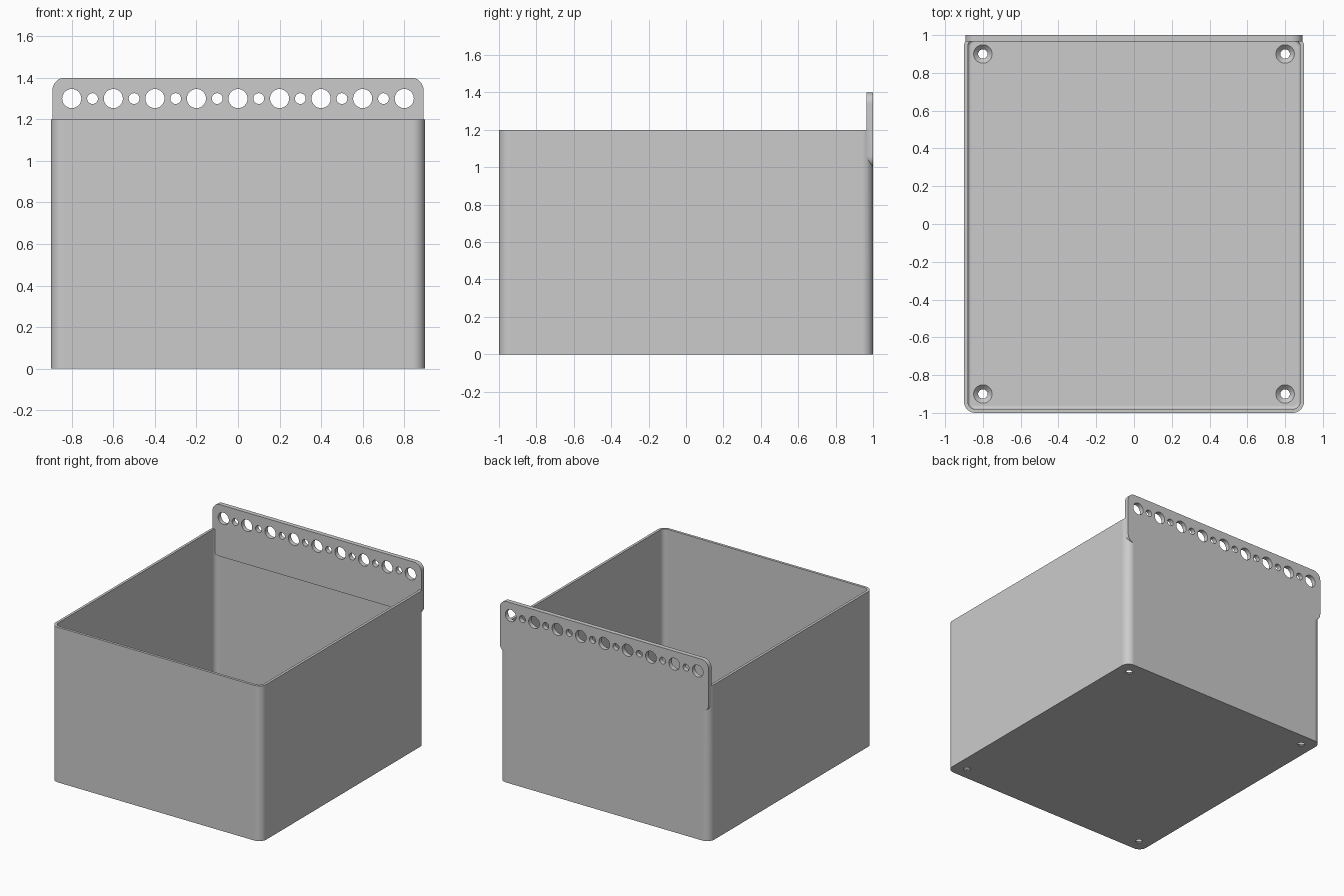
import bpy, bmesh, math
from mathutils import Matrix

old = bpy.data.objects.get("Cube")
if old:
    bpy.data.objects.remove(old, do_unlink=True)

grey = bpy.data.materials.new("plain grey")
grey.use_nodes = True
colour = (0.6, 0.6, 0.6, 1)
grey.diffuse_color = colour
grey.node_tree.nodes["Principled BSDF"].inputs["Base Color"].default_value = colour


def finish(name, bm):
    mesh = bpy.data.meshes.new(name)
    bmesh.ops.recalc_face_normals(bm, faces=bm.faces[:])
    bm.to_mesh(mesh)
    bm.free()
    mesh.materials.append(grey)
    obj = bpy.data.objects.new(name, mesh)
    bpy.context.collection.objects.link(obj)
    return obj


def rounded_box(name, low, high, axis, radius, floor_fillet=0):
    """Box whose edges along one axis are rounded, with an optional floor fillet."""
    bm = bmesh.new()
    bmesh.ops.create_cube(bm, size=1)
    for v in bm.verts:
        v.co = [low[i] if v.co[i] < 0 else high[i] for i in range(3)]
    edges = [e for e in bm.edges
             if abs((e.verts[0].co - e.verts[1].co).normalized()[axis]) > 0.9]
    bmesh.ops.bevel(bm, geom=edges, offset=radius, segments=8,
                    profile=0.5, affect='EDGES')
    if floor_fillet:
        edges = [e for e in bm.edges
                 if all(abs(v.co.z - low[2]) < 1e-5 for v in e.verts)]
        bmesh.ops.bevel(bm, geom=edges, offset=floor_fillet, segments=4,
                        profile=0.5, affect='EDGES')
    return finish(name, bm)


def add_cone(bm, matrix, r1, r2, depth):
    bmesh.ops.create_cone(bm, cap_ends=True, segments=32, radius1=r1,
                          radius2=r2, depth=depth, matrix=matrix)


def combine(target, other, operation):
    mod = target.modifiers.new(operation.lower(), 'BOOLEAN')
    mod.object, mod.operation, mod.solver = other, operation, 'EXACT'
    bpy.context.view_layer.objects.active = target
    bpy.ops.object.modifier_apply(modifier=mod.name)
    bpy.data.objects.remove(other, do_unlink=True)


wall, floor = 0.02, 0.03

# Open bin with rounded corners and a filleted floor
storage_bin = rounded_box("storage_bin", (-0.9, -1, 0), (0.9, 1, 1.2), 2, 0.06)
cavity = rounded_box("cavity_cutter", (-0.9 + wall, -1 + wall, floor),
                     (0.9 - wall, 1 - wall, 1.5), 2, 0.04, 0.018)
combine(storage_bin, cavity, 'DIFFERENCE')

# Hanging plate merged into the back wall
plate = rounded_box("hanging_plate", (-0.893, 0.965, 1.0), (0.893, 1, 1.4), 1, 0.06)
combine(storage_bin, plate, 'UNION')

# Row of alternating large and small holes in the plate
bm = bmesh.new()
for i in range(17):
    radius = 0.026 if i % 2 else 0.046
    place = Matrix.Translation((-0.8 + i * 0.1, 0.98, 1.3)) @ Matrix.Rotation(math.pi / 2, 4, 'X')
    add_cone(bm, place, radius, radius, 0.2)
combine(storage_bin, finish("plate_hole_cutter", bm), 'DIFFERENCE')

# Countersunk screw holes in the floor corners
for cut_name, r1, r2, depth, z in (("screw_hole_cutter", 0.025, 0.025, 0.2, 0),
                                   ("countersink_cutter", 0.023, 0.05, 0.028, floor - 0.013)):
    bm = bmesh.new()
    for x in (-0.8, 0.8):
        for y in (-0.9, 0.9):
            add_cone(bm, Matrix.Translation((x, y, z)), r1, r2, depth)
    combine(storage_bin, finish(cut_name, bm), 'DIFFERENCE')

# Smooth rounded corners with flat walls
bpy.ops.object.select_all(action='DESELECT')
storage_bin.select_set(True)
bpy.context.view_layer.objects.active = storage_bin
bpy.ops.object.shade_smooth_by_angle(angle=math.radians(30))
normals = storage_bin.modifiers.new("even_normals", 'WEIGHTED_NORMAL')
normals.keep_sharp = True
